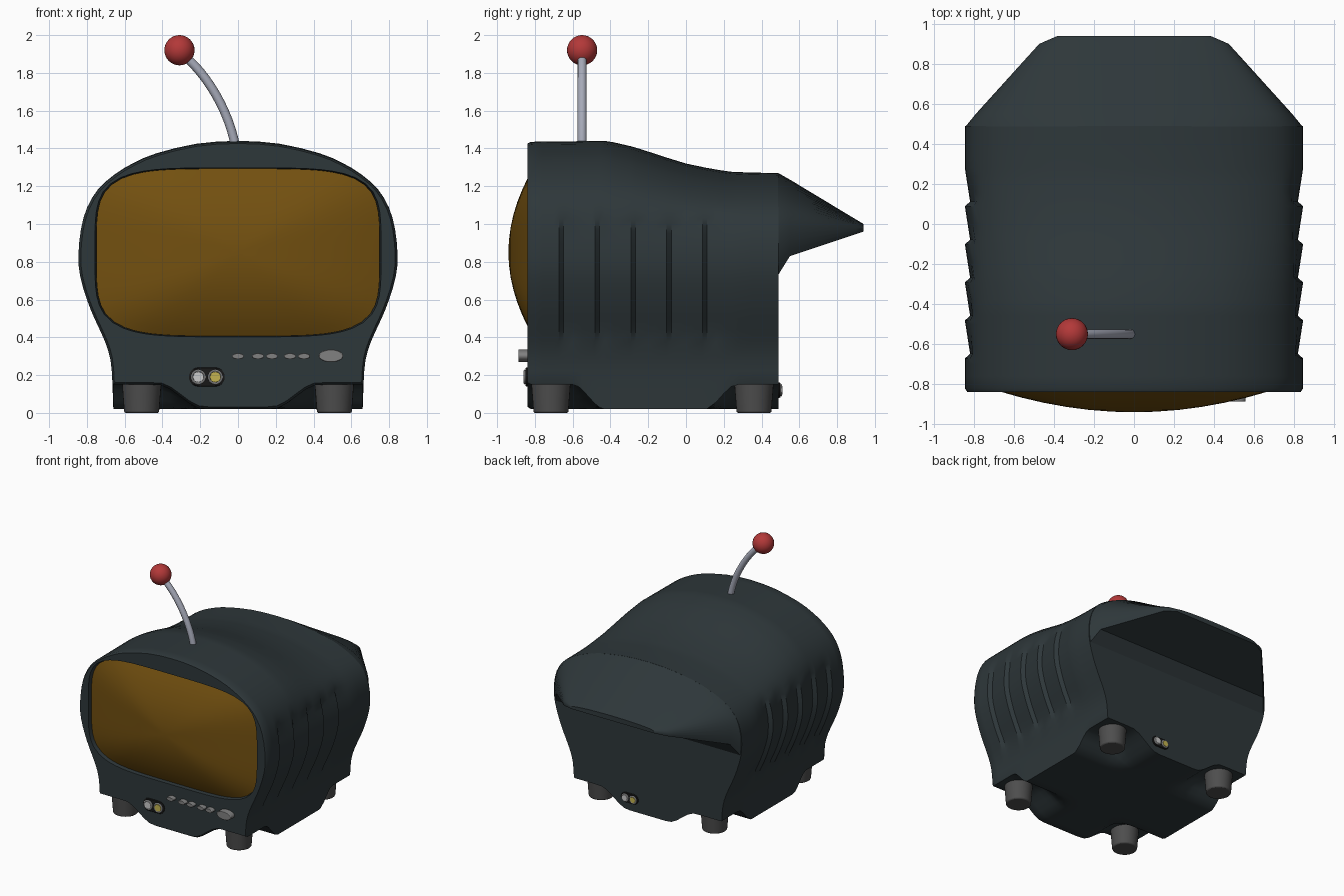
import bpy, bmesh, math
from mathutils import Vector

if "Cube" in bpy.data.objects:
    bpy.data.objects.remove(bpy.data.objects["Cube"])


def material(name, rgb):
    m = bpy.data.materials.new(name)
    m.diffuse_color = (*rgb, 1)
    m.use_nodes = True
    m.node_tree.nodes["Principled BSDF"].inputs["Base Color"].default_value = m.diffuse_color
    return m


DARK = material("dark_shell", (0.027, 0.038, 0.042))
AMBER = material("amber_glass", (0.17, 0.08, 0.005))
RED = material("red", (0.45, 0.04, 0.04))
RUBBER = material("rubber", (0.075, 0.075, 0.075))
METAL = material("metal", (0.38, 0.40, 0.48))
BUTTON = material("button_grey", (0.22, 0.22, 0.22))
WHITE = material("white", (0.6, 0.6, 0.6))
YELLOW = material("yellow", (0.55, 0.45, 0.08))
BLACK = material("black", (0.01, 0.01, 0.01))


def finish(o, name, mat, angle=35):
    o.name = name
    o.data.materials.append(mat)
    bpy.ops.object.select_all(action='DESELECT')
    o.select_set(True)
    bpy.context.view_layer.objects.active = o
    bpy.ops.object.shade_smooth_by_angle(angle=math.radians(angle))
    return o


def loft(name, rings, mat, cap_start=False, cap_end=True, angle=35):
    bm = bmesh.new()
    rows = [[bm.verts.new(p) for p in r] for r in rings]
    n = len(rings[0])
    for a, b in zip(rows, rows[1:]):
        for i in range(n):
            j = (i + 1) % n
            bm.faces.new((a[i], a[j], b[j], b[i]))
    if cap_start:
        bm.faces.new(rows[0])
    if cap_end:
        bm.faces.new(rows[-1])
    bmesh.ops.recalc_face_normals(bm, faces=bm.faces)
    me = bpy.data.meshes.new(name)
    bm.to_mesh(me)
    bm.free()
    o = bpy.data.objects.new(name, me)
    bpy.context.collection.objects.link(o)
    return finish(o, name, mat, angle)


def cylinder(name, loc, r1, r2, depth, mat, axis_y=False, sx=1, sy=1, bevel=0.0):
    bpy.ops.mesh.primitive_cone_add(vertices=32, radius1=r1, radius2=r2, depth=depth, location=loc,
                                    rotation=(math.pi / 2 if axis_y else 0, 0, 0))
    o = bpy.context.object
    o.scale = (sx, sy, 1)
    if bevel:
        b = o.modifiers.new("round", 'BEVEL')
        b.width, b.segments, b.limit_method = bevel, 2, 'ANGLE'
    return finish(o, name, mat)


def step(a, b, v):
    t = min(1, max(0, (v - a) / (b - a)))
    return t * t * (3 - 2 * t)


def lerp_table(table, v):
    for (a, fa), (b, fb) in zip(table, table[1:]):
        if v <= b:
            return fa + (fb - fa) * max(0, (v - a) / (b - a))
    return table[-1][1]


# Half outline of the shell, from bottom centre up the right side to the top
SIDE = [(.66, .02), (.665, .16), (.675, .28), (.705, .38), (.76, .50), (.80, .60), (.835, .72),
        (.845, .83), (.832, .97), (.80, 1.085), (.74, 1.185), (.65, 1.265), (.55, 1.325),
        (.43, 1.375), (.22, 1.425), (0, 1.44)]
half = [(x, .02) for x in (0, .1, .16, .21, .26, .31, .36, .41, .48, .57)] + SIDE[:2]
for i in range(1, len(SIDE) - 1):
    p0, p1, p2 = (Vector(SIDE[i - 1]), Vector(SIDE[i]), Vector(SIDE[i + 1]))
    p3 = Vector(SIDE[i + 2]) if i + 2 < len(SIDE) else Vector((-.22, 1.425))
    half += [tuple((9 * (p1 + p2) - p0 - p3) / 16), tuple(p2)]
OUTLINE = half + [(-x, z) for x, z in half[-2:0:-1]]

TOP = [(-.84, 1.435), (-.42, 1.44), (-.33, 1.422), (-.25, 1.40), (-.12, 1.357), (0, 1.32),
       (.12, 1.295), (.23, 1.277), (.35, 1.272), (.49, 1.27)]
RIBS = [-.66 + .19 * k for k in range(5)]


def section(y, scale=1):
    top, ring = lerp_table(TOP, y), []
    near_foot = max(step(.43, .60, -y), step(.10, .27, y))
    inset = 0
    for r in RIBS:
        if r <= y < r + .18:
            inset = .028 * (1 - (y - r) / .18)
    for x, z in OUTLINE:
        z = max(z, .02 + .13 * step(.18, .43, abs(x)) * near_foot)   # arches over the feet
        if z > .85:
            z = .85 + (z - .85) * (top - .85) / .59
        x -= math.copysign(inset * step(.32, .44, z) * (1 - step(.97, 1.08, z)), x)
        ring.append((x * scale, y, .85 + (z - .85) * scale))
    return ring


# Screen outline, a superellipse sampled along the same directions as the shell
front = section(-.84, .985)


def screen_ring(t, y):
    ring = []
    for x, _, z in front:
        a = math.atan2(z - .85, x)
        c, s = math.cos(a), math.sin(a)
        r = t * (abs(c / .75) ** 4.4 + abs(s / .443) ** 4.4) ** (-1 / 4.4)
        ring.append((r * c, y, .85 + r * s))
    return ring


# Shell with ribbed sides and a recessed front opening
ys = {-.82, -.76, -.70, -.60, -.55, -.50, -.43, .16, .20, .24, .28, .35, .42, .49}
for r in RIBS:
    ys |= {r - .012, r + .012, r + .09}
loft("shell", [screen_ring(1, -.79), screen_ring(1.01, -.84), front] + [section(y) for y in sorted(ys)], DARK)

# Bulging screen
loft("screen", [screen_ring(t, -.94 + .13 * t * t) for t in (1, .93, .85, .75, .6, .45, .3, .15, .05)], AMBER)

# Wedge-shaped rear hump
upper = [(x, z) for x, _, z in section(.49) if z > .715]
z0 = min(z for _, z in upper)
upper += [(upper[-1][0] * k, z0) for k in (.75, .5, .25, 0, -.25, -.5, -.75)]
loft("rear_hump", [[(x * k, y, lo + (z - z0) * (hi - lo) / (1.27 - z0)) for x, z in upper]
                   for y, k, lo, hi in ((.488, .995, .73, 1.27), (.55, .935, .83, 1.235),
                                        (.90, .56, .947, 1.024), (.94, .45, .96, 1.0))], DARK)

# Four tapered feet
for sx, side in ((-1, "left"), (1, "right")):
    for y, end in ((-.715, "front"), (.36, "back")):
        cylinder(f"{end}_{side}_foot", (sx * .51, y, .09), .092, .106, .18, RUBBER, bevel=.008)

# Control buttons along the front
for i, x in enumerate((0, .105, .18, .275, .35)):
    cylinder(f"button_{i + 1}", (x, -.852, .30), .032, .032, .05, BUTTON, True, 1, .5, .004)
cylinder("main_button", (.492, -.855, .302), .065, .065, .065, BUTTON, True, 1, .52, .005)


# Socket pairs on the front and the back
def sockets(name, x, y, z, out, size):
    n = 12
    oval = []
    for sgn in (1, -1):
        for i in range(n + 1):
            a = -math.pi / 2 + math.pi * i / n
            oval.append((sgn * (.045 + .05 * math.cos(a)), sgn * .05 * math.sin(a)))
    loft(name + "_plate", [[(x + u * k * size, y + out * d, z + v * k * size) for u, v in oval]
                           for d, k in ((-.02, 1), (.006, 1), (.01, .93))], BLACK)
    for s, mat, tag in ((-1, WHITE, "white"), (1, YELLOW, "yellow")):
        cx = x - out * s * .045 * size
        bpy.ops.mesh.primitive_torus_add(major_radius=.034 * size, minor_radius=.005, major_segments=24,
                                         minor_segments=8, location=(cx, y + out * .014, z),
                                         rotation=(math.pi / 2, 0, 0))
        finish(bpy.context.object, f"{name}_{tag}_rim", WHITE)
        cylinder(f"{name}_{tag}_socket", (cx, y + out * .005, z), .028 * size, .028 * size, .03, mat, True)


sockets("front", -.165, -.84, .19, -1, 1)
sockets("back", .16, .49, .12, 1, .8)

# Curved antenna with a ball tip
cu = bpy.data.curves.new("antenna", 'CURVE')
cu.dimensions, cu.bevel_depth, cu.bevel_resolution, cu.resolution_u = '3D', .024, 4, 12
sp = cu.splines.new('BEZIER')
sp.bezier_points.add(1)
for p, co, l, r in zip(sp.bezier_points, ((-.012, 1.40), (-.29, 1.895)), ((0, 1.3), (-.17, 1.80)),
                       ((-.045, 1.60), (-.36, 1.94))):
    p.co, p.handle_left, p.handle_right = [(v[0], -.55, v[1]) for v in (co, l, r)]
rod = bpy.data.objects.new("antenna", cu)
bpy.context.collection.objects.link(rod)
cu.materials.append(METAL)

bpy.ops.mesh.primitive_uv_sphere_add(segments=32, ring_count=16, radius=.08, location=(-.31, -.55, 1.92))
finish(bpy.context.object, "antenna_ball", RED)
